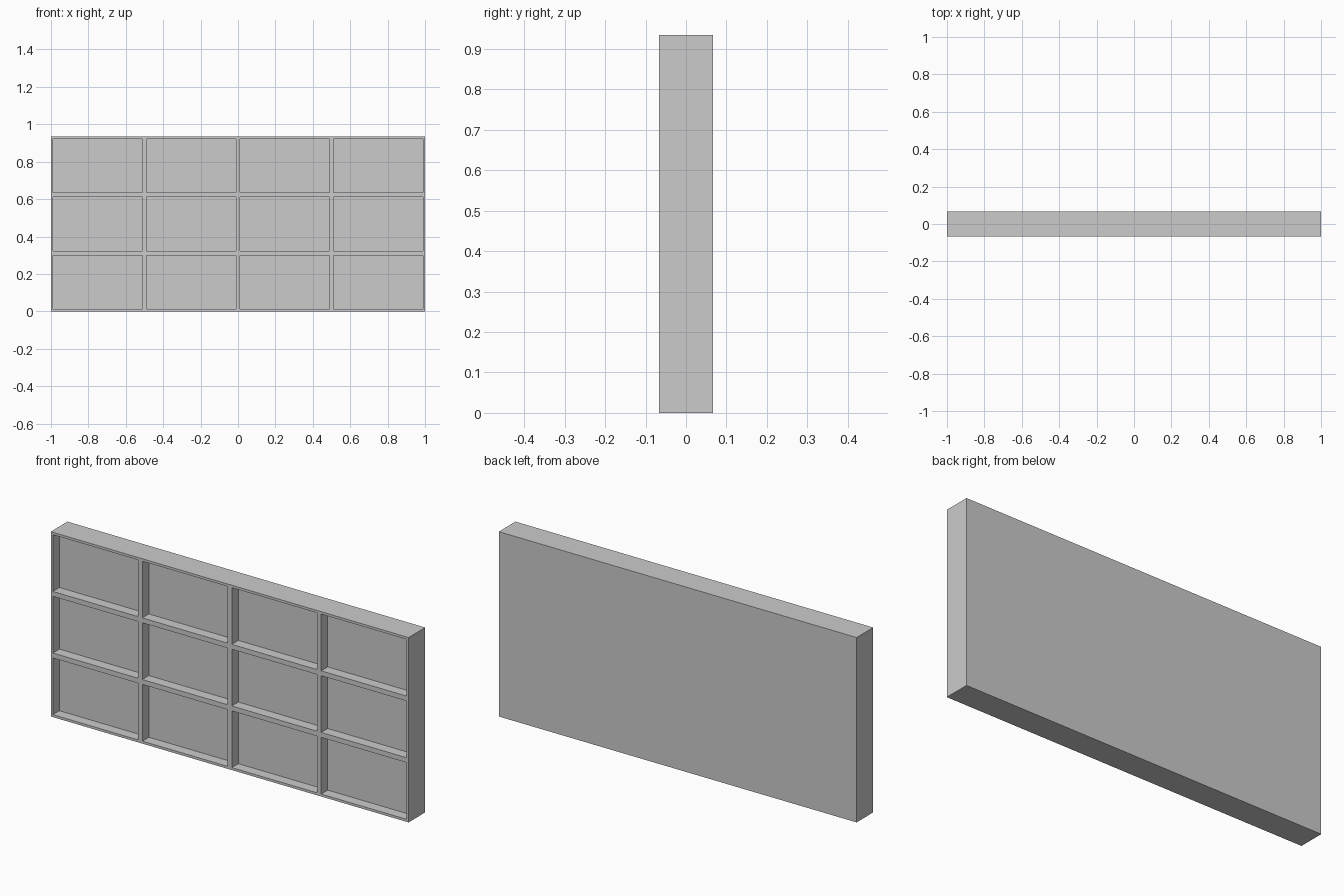
import bpy, bmesh
from mathutils import Vector

if "Cube" in bpy.data.objects:
    bpy.data.objects.remove(bpy.data.objects["Cube"])

W, D, H = 2.0, 0.1327, 0.934      # overall size
COLS, ROWS = 4, 3                 # recessed compartments
MX, MZ, RECESS = 0.0117, 0.0125, 0.052

bm = bmesh.new()

# Front face divided into cells
xs = [-W / 2 + W * i / COLS for i in range(COLS + 1)]
zs = [H * j / ROWS for j in range(ROWS + 1)]
grid = [[bm.verts.new((x, -D / 2, z)) for x in xs] for z in zs]
cells = [bm.faces.new((grid[j][i], grid[j][i + 1], grid[j + 1][i + 1], grid[j + 1][i]))
         for j in range(ROWS) for i in range(COLS)]

# Solid sides and plain back
rim = [e for e in bm.edges if e.is_boundary]
ext = bmesh.ops.extrude_edge_only(bm, edges=rim)["geom"]
bmesh.ops.translate(bm, vec=(0, D, 0), verts=[g for g in ext if isinstance(g, bmesh.types.BMVert)])
bmesh.ops.contextual_create(bm, geom=[e for e in bm.edges if e.is_boundary])

# Flat border around each cell, then a straight-walled recess
bmesh.ops.inset_individual(bm, faces=cells, thickness=(MX + MZ) / 2, use_even_offset=True)
for f in cells:
    c = f.calc_center_median()
    for v in f.verts:
        v.co.x = c.x + (W / COLS / 2 - MX) * (1 if v.co.x > c.x else -1)
        v.co.z = c.z + (H / ROWS / 2 - MZ) * (1 if v.co.z > c.z else -1)
bmesh.ops.inset_individual(bm, faces=cells, thickness=0.0001, use_even_offset=True)
for f in cells:
    c = f.calc_center_median()
    for v in f.verts:
        v.co = Vector((c.x + (W / COLS / 2 - MX) * (1 if v.co.x > c.x else -1),
                       -D / 2 + RECESS,
                       c.z + (H / ROWS / 2 - MZ) * (1 if v.co.z > c.z else -1)))

bmesh.ops.recalc_face_normals(bm, faces=bm.faces[:])
mesh = bpy.data.meshes.new("compartment_panel")
bm.to_mesh(mesh)
bm.free()
bpy.context.collection.objects.link(bpy.data.objects.new("compartment_panel", mesh))
